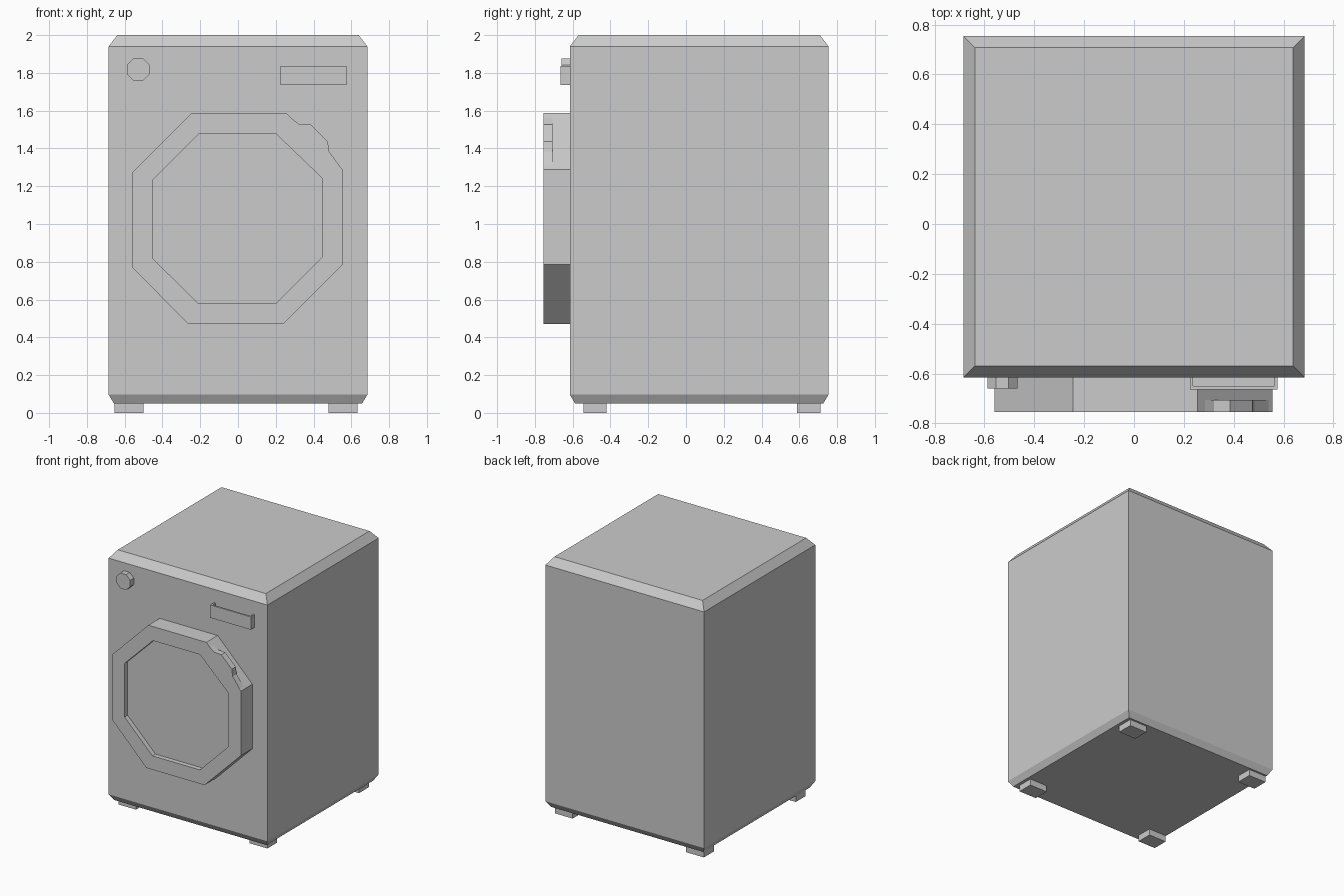
import bpy, bmesh, math

if "Cube" in bpy.data.objects:
    bpy.data.objects.remove(bpy.data.objects["Cube"])


def finish(name, bm):
    bmesh.ops.recalc_face_normals(bm, faces=bm.faces[:])
    me = bpy.data.meshes.new(name)
    bm.to_mesh(me)
    bm.free()
    ob = bpy.data.objects.new(name, me)
    bpy.context.collection.objects.link(ob)
    return ob


def loft(name, rings):
    """Skin closed rings of equal length and cap both ends."""
    bm = bmesh.new()
    loops = [[bm.verts.new(p) for p in r] for r in rings]
    n = len(loops[0])
    for a, b in zip(loops, loops[1:]):
        for i in range(n):
            j = (i + 1) % n
            bm.faces.new((a[i], a[j], b[j], b[i]))
    bm.faces.new(loops[0])
    bm.faces.new(loops[-1])
    return finish(name, bm)


def rect(x0, x1, y0, y1, z):
    return [(x0, y0, z), (x1, y0, z), (x1, y1, z), (x0, y1, z)]


def box(name, x0, x1, y0, y1, z0, z1):
    return loft(name, [rect(x0, x1, y0, y1, z0), rect(x0, x1, y0, y1, z1)])


def at_y(profile, y):
    return [(x, y, z) for x, z in profile]


def octagon(cx, cz, apothem):
    r = apothem / math.cos(math.pi / 8)
    return [(cx + r * math.cos(math.pi * (i + 0.5) / 4),
             cz + r * math.sin(math.pi * (i + 0.5) / 4)) for i in range(8)]


FRONT, BACK, HALF = -0.615, 0.755, 0.685

# Cabinet with chamfered top and bottom rims
loft("cabinet", [rect(-HALF + i, HALF - i, FRONT + i, BACK - i, z)
                 for i, z in ((0.028, 0.05), (0, 0.097), (0, 1.94), (0.046, 2.0))])

# Feet
for side, xs in (("left", (-0.653, -0.5)), ("right", (0.48, 0.633))):
    for end, ys in (("front", (-0.543, -0.421)), ("back", (0.587, 0.712))):
        box(f"{end}_{side}_foot", *xs, *ys, 0, 0.055)

# Door: thick octagonal rim with a shallow sunken centre panel
outer = [(-0.245, 1.588), (-0.56, 1.273), (-0.56, 0.77), (-0.263, 0.47),
         (0.24, 0.47), (0.555, 0.785), (0.555, 1.288), (0.255, 1.588)]
inner = [(-0.205, 1.478), (-0.45, 1.235), (-0.45, 0.817), (-0.21, 0.578),
         (0.2, 0.578), (0.445, 0.825), (0.445, 1.243), (0.2, 1.478)]
loft("door", [at_y(outer, FRONT), at_y(outer, -0.755),
              at_y(inner, -0.755), at_y(inner, -0.718)])

# Door grip: small flared lip on the upper right edge of the rim
grip = [(0.285, 1.558), (0.322, 1.53), (0.385, 1.526), (0.475, 1.437),
        (0.483, 1.383), (0.54, 1.305), (0.46, 1.33), (0.32, 1.48)]
loft("door_grip", [at_y(grip, -0.706), at_y(grip, -0.755)])

# Control knob
knob = octagon(-0.528, 1.817, 0.06)
loft("knob", [at_y(knob, FRONT), at_y(knob, -0.66)])

# Drawer pull: pocket open at the top
x0, x1, z0, z1 = 0.225, 0.575, 1.737, 1.837
box("drawer_pull_front", x0, x1, -0.664, -0.65, z0, z1)
box("drawer_pull_floor", x0, x1, -0.65, FRONT, z0, z0 + 0.012)
box("drawer_pull_left_end", x0, x0 + 0.012, -0.65, FRONT, z0 + 0.012, z1)
box("drawer_pull_right_end", x1 - 0.012, x1, -0.65, FRONT, z0 + 0.012, z1)
